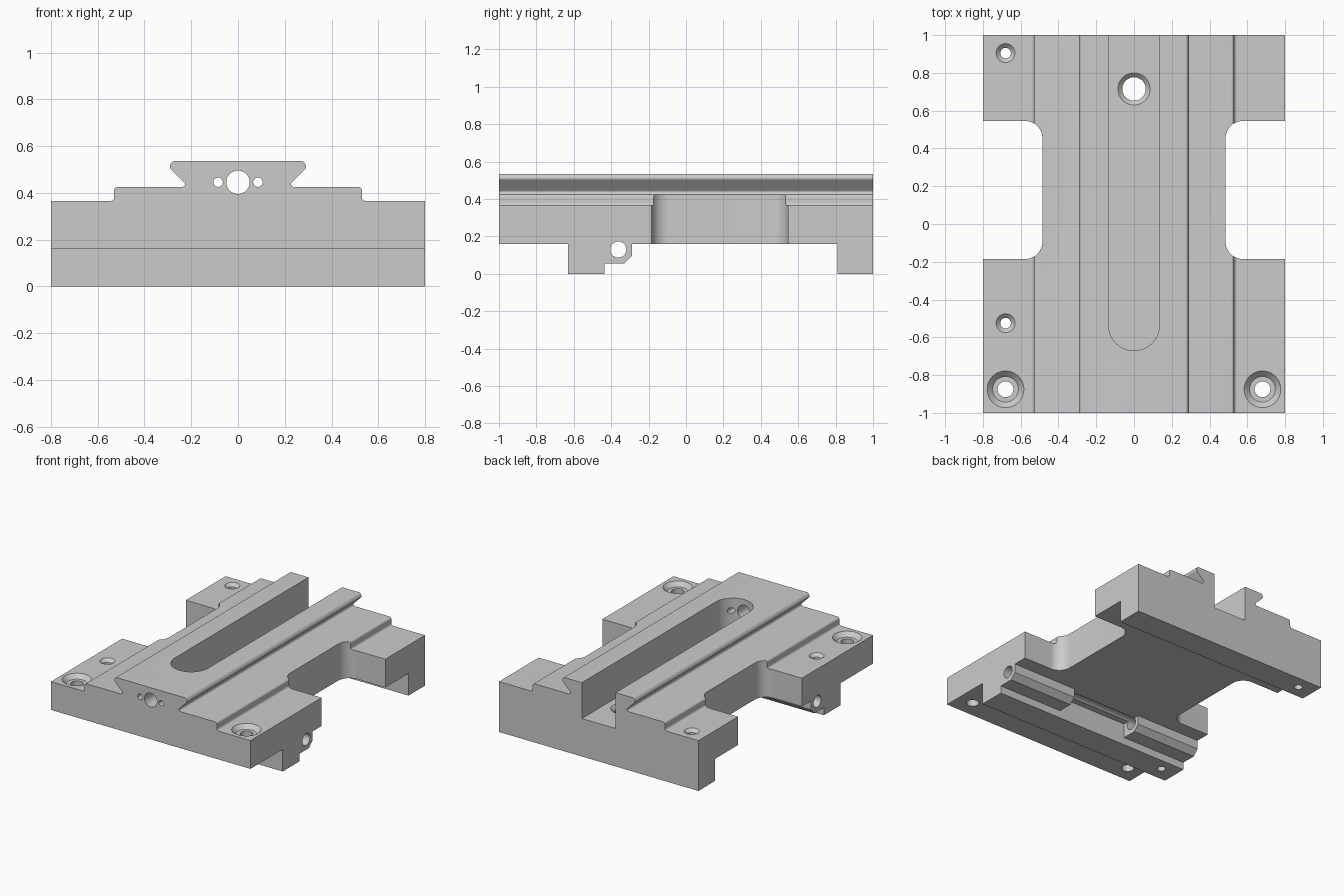
import bpy, bmesh, math
from mathutils import Vector

if "Cube" in bpy.data.objects:
    bpy.data.objects.remove(bpy.data.objects["Cube"])

PLACE = {'x': lambda a, b, t: (t, a, b),
         'y': lambda a, b, t: (a, t, b),
         'z': lambda a, b, t: (a, b, t)}


def rounded(pts, steps=8):
    """Outline with corners (a, b[, radius]) replaced by tangent arcs."""
    out = []
    for i, p in enumerate(pts):
        c = Vector(p[:2])
        r = p[2] if len(p) > 2 else 0
        if not r:
            out.append(tuple(c))
            continue
        u = (Vector(pts[i - 1][:2]) - c).normalized()
        v = (Vector(pts[(i + 1) % len(pts)][:2]) - c).normalized()
        half = u.angle(v) / 2
        mid = c + (u + v).normalized() * r / math.sin(half)
        s = c + u * r / math.tan(half) - mid
        e = c + v * r / math.tan(half) - mid
        turn = s.angle_signed(e)
        for k in range(steps + 1):
            a = -turn * k / steps
            out.append((mid.x + s.x * math.cos(a) - s.y * math.sin(a),
                        mid.y + s.x * math.sin(a) + s.y * math.cos(a)))
    return out


def loft(name, loops):
    """Closed solid through matching loops of 3D points."""
    bm = bmesh.new()
    rings = [[bm.verts.new(p) for p in loop] for loop in loops]
    n = len(rings[0])
    bm.faces.new(rings[0])
    bm.faces.new(rings[-1])
    for a, b in zip(rings, rings[1:]):
        for i in range(n):
            j = (i + 1) % n
            bm.faces.new((a[i], a[j], b[j], b[i]))
    bmesh.ops.recalc_face_normals(bm, faces=bm.faces)
    mesh = bpy.data.meshes.new(name)
    bm.to_mesh(mesh)
    bm.free()
    ob = bpy.data.objects.new(name, mesh)
    bpy.context.collection.objects.link(ob)
    return ob


def prism(name, pts, axis, lo, hi):
    return loft(name, [[PLACE[axis](a, b, t) for a, b in pts] for t in (lo, hi)])


def bore(name, a, b, axis, steps, sides=48):
    """Stepped or tapered hole cutter: steps are (radius, position on axis)."""
    angles = [2 * math.pi * k / sides for k in range(sides)]
    return loft(name, [[PLACE[axis](a + r * math.cos(w), b + r * math.sin(w), t)
                        for w in angles] for r, t in steps])


def combine(ob, tool, operation='DIFFERENCE'):
    tool.hide_render = True
    bpy.context.view_layer.objects.active = ob
    mod = ob.modifiers.new(tool.name, 'BOOLEAN')
    mod.operation, mod.solver, mod.object = operation, 'EXACT', tool
    bpy.ops.object.modifier_apply(modifier=mod.name)
    bpy.data.objects.remove(tool)


# Dovetail cross-section, right half then mirrored
half = [(0.8, 0), (0.8, 0.365), (0.53, 0.365, 0.016), (0.53, 0.425, 0.016),
        (0.21, 0.425, 0.012), (0.295, 0.51, 0.015), (0.28, 0.535, 0.012)]
section = rounded(half + [(-p[0],) + p[1:] for p in reversed(half)])
saddle = prism('dovetail_saddle', section, 'y', -1, 1)

# Side outline: front rail, raised underside and rear leg
side = [(-1.1, 0.16), (-0.63, 0.16), (-0.63, -0.0), (-0.437, 0), (-0.437, 0.055),
        (-0.33, 0.055), (-0.29, 0.095), (-0.29, 0.16), (0.81, 0.16), (0.81, 0),
        (1.1, 0), (1.1, 0.7), (-1.1, 0.7)]
combine(saddle, prism('side_outline', side, 'x', -0.9, 0.9), 'INTERSECT')

# Gap in the stepped part of the front rail
gap = [(-0.28, -0.437), (0.28, -0.437), (0.28, -0.25), (-0.28, -0.25)]
combine(saddle, prism('rail_gap', gap, 'z', -0.1, 0.16))

# Rounded side notches
for s in (-1, 1):
    notch = rounded([(s * 0.485, -0.185, 0.09), (s * 0.9, -0.185),
                     (s * 0.9, 0.545), (s * 0.485, 0.545, 0.09)], 12)
    combine(saddle, prism('side_notch', notch, 'z', -0.1, 0.7))

# Long slot, open at the back
slot = [(0.135, 1.1), (-0.135, 1.1)] + [
    (0.135 * math.cos(w), -0.535 + 0.135 * math.sin(w))
    for w in (math.pi + math.pi * k / 24 for k in range(25))]
combine(saddle, prism('screw_slot', slot, 'z', 0.275, 0.7))

# Screw holes: slot floor, front corners, left side
combine(saddle, bore('nut_hole', 0, 0.715, 'z', [(0.062, -0.1), (0.062, 0.252), (0.085, 0.275), (0.085, 0.4)]))
for s in (-1, 1):
    combine(saddle, bore('corner_hole', s * 0.68, -0.875, 'z',
            [(0.042, -0.1), (0.042, 0.335), (0.068, 0.335), (0.097, 0.365), (0.097, 0.6)]))
for y in (-0.525, 0.905):
    combine(saddle, bore('lock_hole', -0.68, y, 'z',
            [(0.028, -0.1), (0.028, 0.343), (0.05, 0.365), (0.05, 0.6)]))

# Front bearing holes and the cross hole through the rail
for x, r in ((0, 0.05), (-0.085, 0.02), (0.085, 0.02)):
    combine(saddle, bore('front_hole', x, 0.445, 'y', [(r, -1.1), (r, -0.5)]))
combine(saddle, bore('cross_hole', -0.362, 0.13, 'x', [(0.043, -0.9), (0.043, 0.9)]))

saddle.select_set(True)
bpy.context.view_layer.objects.active = saddle
bpy.ops.object.shade_smooth_by_angle(angle=math.radians(30))
